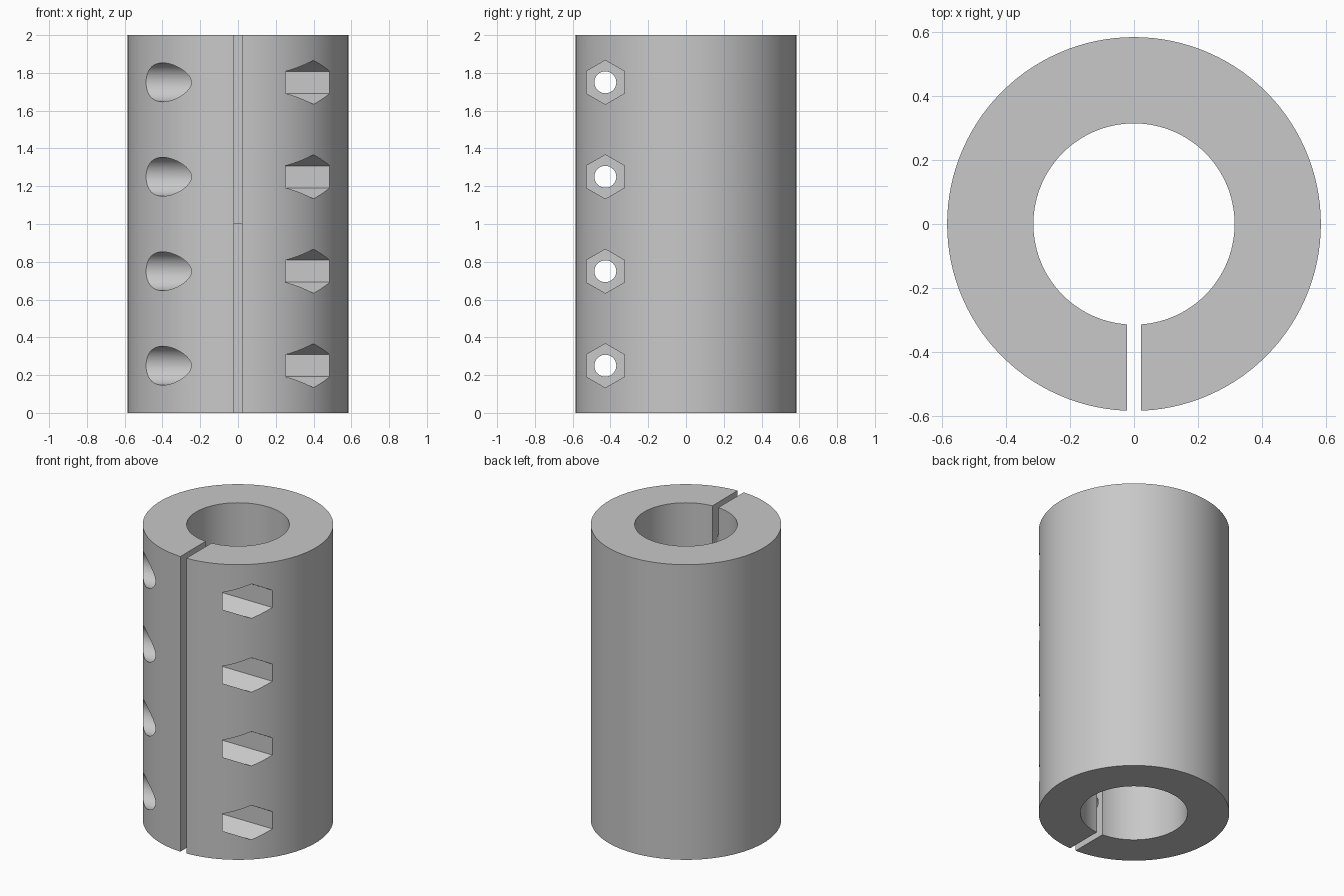
import bpy, bmesh
from math import sin, cos, pi, radians
from mathutils import Matrix, Vector

cube = bpy.data.objects.get("Cube")
if cube:
    bpy.data.objects.remove(cube, do_unlink=True)

LENGTH = 2.0
OUTER = 0.585
BORE_TOP, BORE_LOW = 0.315, 0.329
SLOT = 0.045
BOLT_Y = -0.427
BOLT_HEIGHTS = [0.25 + 0.5 * i for i in range(4)]
SEAT_X = 0.1  # depth of the bolt head and nut seats from the middle

steel = bpy.data.materials.new("light grey steel")
steel.use_nodes = True
grey = (0.58, 0.58, 0.58, 1)
steel.diffuse_color = grey
steel.node_tree.nodes["Principled BSDF"].inputs["Base Color"].default_value = grey


def make_object(name, bm):
    bmesh.ops.recalc_face_normals(bm, faces=bm.faces)
    mesh = bpy.data.meshes.new(name)
    bm.to_mesh(mesh)
    bm.free()
    mesh.materials.append(steel)
    obj = bpy.data.objects.new(name, mesh)
    bpy.context.collection.objects.link(obj)
    return obj


def add_prism(bm, sides, radius, z, x0, x1):
    """Prism along x with one corner pointing up."""
    ring = [bm.verts.new((x0, BOLT_Y + radius * sin(2 * pi * i / sides),
                          z + radius * cos(2 * pi * i / sides))) for i in range(sides)]
    face = bm.faces.new(ring)
    ext = bmesh.ops.extrude_face_region(bm, geom=[face])
    moved = [g for g in ext["geom"] if isinstance(g, bmesh.types.BMVert)]
    bmesh.ops.translate(bm, vec=(x1 - x0, 0, 0), verts=moved)


def cutter_row(name, sides, radius, x0, x1):
    bm = bmesh.new()
    for z in BOLT_HEIGHTS:
        add_prism(bm, sides, radius, z, x0, x1)
    obj = make_object(name, bm)
    obj.hide_render = True
    return obj


# Sleeve: stepped tube turned from its wall section
bm = bmesh.new()
section = [(BORE_TOP, LENGTH), (OUTER, LENGTH), (OUTER, 0),
           (BORE_LOW, 0), (BORE_LOW, 1), (BORE_TOP, 1)]
verts = [bm.verts.new((r, 0, z)) for r, z in section]
edges = [bm.edges.new((verts[i - 1], verts[i])) for i in range(len(verts))]
bmesh.ops.spin(bm, geom=verts + edges, axis=(0, 0, 1), cent=(0, 0, 0),
               angle=2 * pi, steps=120, use_merge=True)
bmesh.ops.remove_doubles(bm, verts=bm.verts, dist=1e-5)
sleeve = make_object("clamping_sleeve", bm)

# Clamping slot through the front wall
bm = bmesh.new()
bmesh.ops.create_cube(bm, size=1, matrix=Matrix.Translation(Vector((0, -0.45, 1)))
                      @ Matrix.Diagonal((SLOT, 0.6, 2.4, 1)))
slot = make_object("slot_cutter", bm)
slot.hide_render = True

# Bolt holes, round head seats on the right, hexagonal nut seats on the left
cutters = [
    slot,
    cutter_row("head_seat_cutter", 48, 0.103, -0.8, -SEAT_X),
    cutter_row("nut_seat_cutter", 6, 0.1165, SEAT_X, 0.8),
    cutter_row("bolt_hole_cutter", 32, 0.058, -0.2, 0.2),
]

bpy.ops.object.select_all(action="DESELECT")
bpy.context.view_layer.objects.active = sleeve
sleeve.select_set(True)
for cutter in cutters:
    mod = sleeve.modifiers.new(cutter.name, "BOOLEAN")
    mod.operation = "DIFFERENCE"
    mod.solver = "EXACT"
    mod.object = cutter
    bpy.ops.object.modifier_apply(modifier=mod.name)
    bpy.data.objects.remove(cutter, do_unlink=True)

bpy.ops.object.shade_smooth_by_angle(angle=radians(30))
